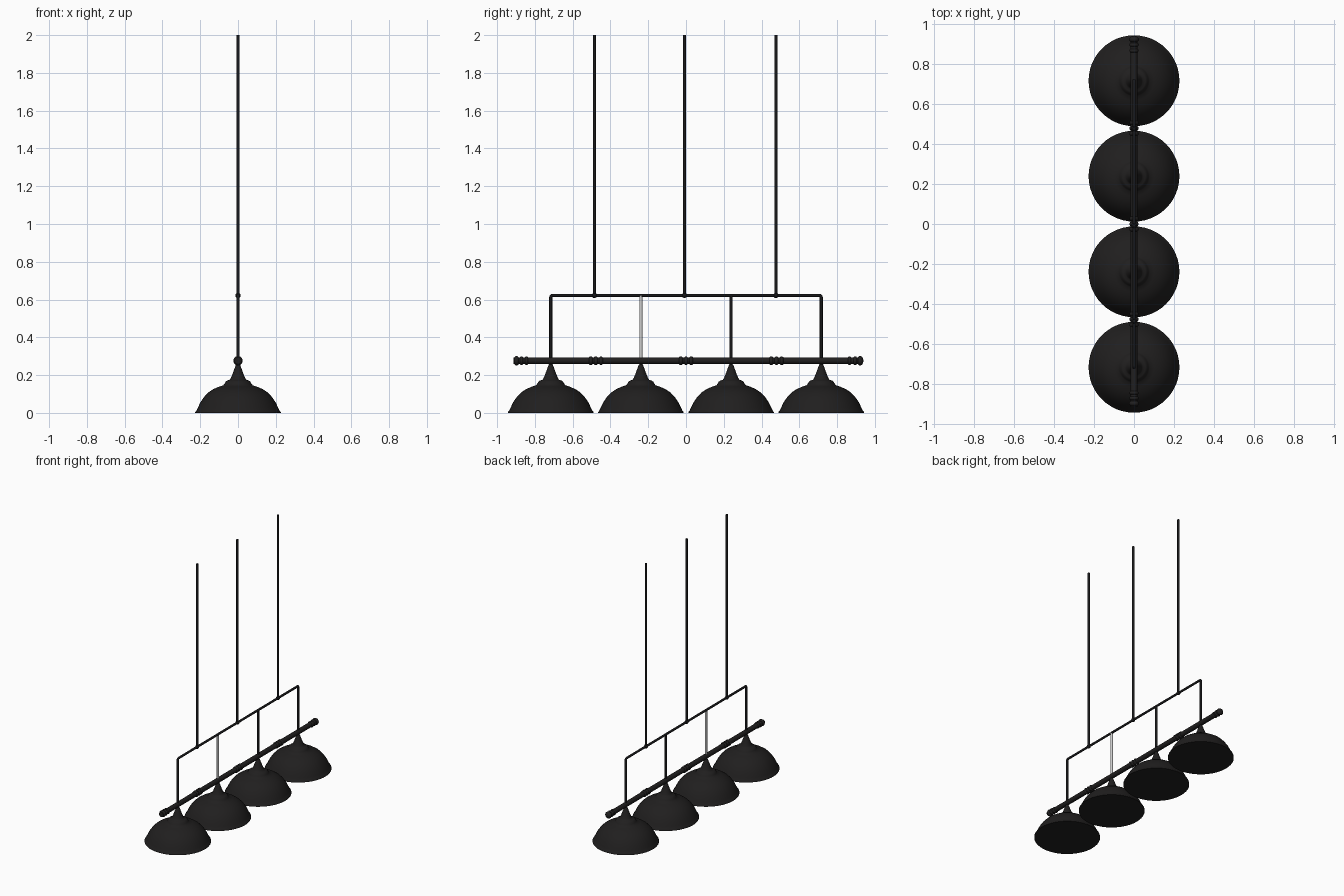
import bpy, bmesh, math
from mathutils import Matrix

if "Cube" in bpy.data.objects:
    bpy.data.objects.remove(bpy.data.objects["Cube"])

LAMPS = [-0.716, -0.239, 0.239, 0.716]
BAR_Z, FRAME_Z = 0.276, 0.622


def material(name, rgb):
    m = bpy.data.materials.new(name)
    m.diffuse_color = (*rgb, 1)
    m.use_nodes = True
    m.node_tree.nodes["Principled BSDF"].inputs["Base Color"].default_value = m.diffuse_color
    return m


SHADE = material("shade_black", (0.0145, 0.0135, 0.0135))
METAL = material("metal_black", (0.009, 0.009, 0.01))


def finish(obj, mat):
    if mat:
        obj.data.materials.append(mat)
    bpy.ops.object.select_all(action='DESELECT')
    obj.select_set(True)
    bpy.context.view_layer.objects.active = obj
    bpy.ops.object.shade_smooth_by_angle(angle=math.radians(45))
    return obj


def lathe(name, profile, mat, segs=48):
    """Revolve (radius, height) points around z."""
    bm = bmesh.new()
    vs = [bm.verts.new((r, 0, z)) for r, z in profile]
    edges = [bm.edges.new(p) for p in zip(vs, vs[1:])]
    bmesh.ops.spin(bm, geom=vs + edges, axis=(0, 0, 1), cent=(0, 0, 0),
                   angle=math.tau, steps=segs, use_duplicate=False)
    bmesh.ops.remove_doubles(bm, verts=bm.verts, dist=1e-5)
    bmesh.ops.recalc_face_normals(bm, faces=bm.faces)
    me = bpy.data.meshes.new(name)
    bm.to_mesh(me)
    bm.free()
    obj = bpy.data.objects.new(name, me)
    bpy.context.collection.objects.link(obj)
    return finish(obj, mat)


def rod(name, y, z0, z1, r, mat):
    bpy.ops.mesh.primitive_cylinder_add(vertices=20, radius=r, depth=z1 - z0,
                                        location=(0, y, (z0 + z1) / 2))
    bpy.context.object.name = name
    return finish(bpy.context.object, mat)


def bead(name, y, z, r, half_len, mat):
    bpy.ops.mesh.primitive_uv_sphere_add(segments=20, ring_count=12, radius=1,
                                         location=(0, y, z))
    bpy.context.object.name = name
    bpy.context.object.scale = (r, half_len, r)
    return finish(bpy.context.object, mat)


# bell shades with a slim neck, stepped collar and flat closed underside
bell = [(0.0, 0.26), (0.01, 0.257), (0.015, 0.245), (0.021, 0.228), (0.029, 0.206),
        (0.038, 0.184), (0.045, 0.174), (0.056, 0.172), (0.065, 0.166), (0.071, 0.155),
        (0.078, 0.146), (0.1, 0.139), (0.13, 0.126), (0.157, 0.108), (0.18, 0.084),
        (0.199, 0.056), (0.213, 0.027), (0.22, 0.012), (0.227, 0.004), (0.227, 0.0),
        (0.0, 0.0)]
for i, y in enumerate(LAMPS):
    lathe(f"lamp_shade_{i + 1}", bell, SHADE).location.y = y

# cross bar with turned beads at the joints and ends
bar = rod("cross_bar", 0, -0.915, 0.93, 0.018, SHADE)
bar.matrix_world = Matrix.Translation((0, 0.008, BAR_Z)) @ Matrix.Rotation(math.pi / 2, 4, 'X')
for j, y in enumerate((-0.477, 0.0, 0.479)):
    for k in (-1, 0, 1):
        bead(f"joint_bead_{j + 1}_{k + 2}", y + k * 0.027, BAR_Z, 0.0235, 0.015, SHADE)
for side, ys in (("left", (-0.897, -0.871, -0.844)), ("right", (0.922, 0.895, 0.866))):
    for k, y in enumerate(ys):
        bead(f"{side}_end_bead_{k + 1}", y, BAR_Z, 0.025 - 0.001 * k,
             0.017 if k == 0 else 0.014, SHADE)

# upper frame: one bent tube with rounded corners
half, c = 0.716, 0.01
corner = [(half - c + c * math.sin(a), FRAME_Z - c + c * math.cos(a))
          for a in (math.radians(d) for d in (0, 30, 60, 90))]
right = corner + [(half, BAR_Z - 0.02)]
path = [(-y, z) for y, z in reversed(right)] + right
cu = bpy.data.curves.new("upper_frame", 'CURVE')
cu.dimensions = '3D'
cu.bevel_depth = 0.0083
cu.bevel_resolution = 4
cu.use_fill_caps = True
sp = cu.splines.new('POLY')
sp.points.add(len(path) - 1)
for p, (y, z) in zip(sp.points, path):
    p.co = (0, y, z, 1)
sp.use_smooth = True
cu.materials.append(METAL)
frame = bpy.data.objects.new("upper_frame", cu)
bpy.context.collection.objects.link(frame)

# inner drop rods, one left in bare grey
rod("drop_rod_left", LAMPS[1], BAR_Z, FRAME_Z, 0.0083, None)
rod("drop_rod_right", LAMPS[2], BAR_Z, FRAME_Z, 0.0083, METAL)

# ceiling rods with ball joints on the frame
for i, y in enumerate((-0.485, -0.008, 0.476)):
    rod(f"ceiling_rod_{i + 1}", y, FRAME_Z, 2.0, 0.0083, METAL)
    bead(f"frame_ball_{i + 1}", y, FRAME_Z, 0.014, 0.014, METAL)
